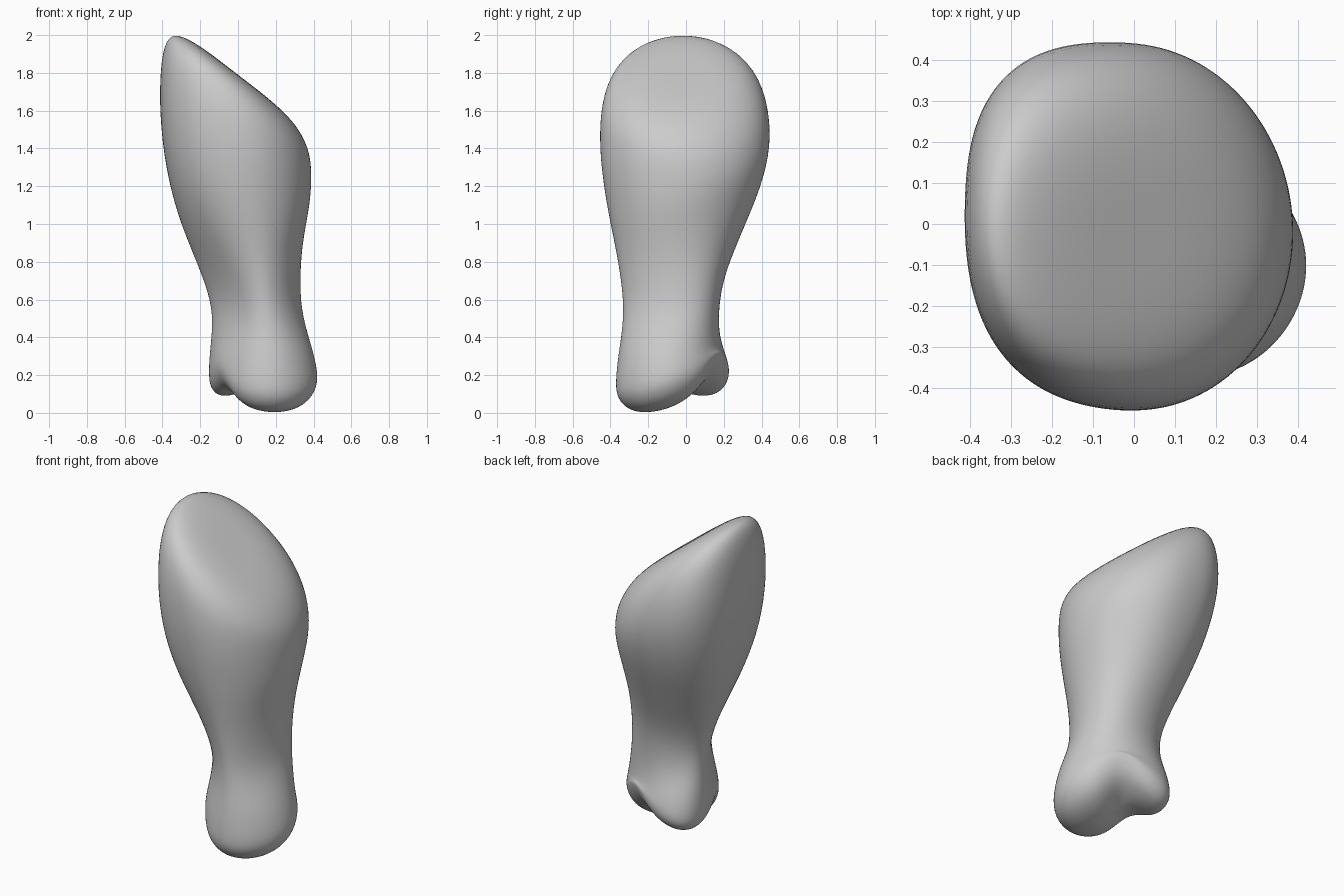
import bpy, bmesh, math

if "Cube" in bpy.data.objects:
    bpy.data.objects.remove(bpy.data.objects["Cube"])

SEG = 32

def outline(x0, x1, y0, y1, skew, pear, bulge=0, full=0):
    """Oval filling an x/y box, stretched along the front-right diagonal.
    bulge shifts the back-right/front-left sides, full squares the left corners."""
    pts = []
    for i in range(SEG):
        t = 2 * math.pi * i / SEG
        dx = (x1 - x0) / 2 * math.cos(t)
        dy = (y1 - y0) / 2 * math.sin(t - skew)
        if dx < 0:
            k = 1 + full * math.sin(2 * t) ** 2 * (1 if dy > 0 else 0.6)
            dx, dy = dx * k, dy * k
        u, v = (dx - dy) / math.sqrt(2), (dx + dy) / math.sqrt(2)
        v = v * (1 + pear * u) + bulge * math.sin(2 * t)
        pts.append(((x0 + x1) / 2 + (u + v) / math.sqrt(2),
                    (y0 + y1) / 2 + (v - u) / math.sqrt(2)))
    return pts

def sole(x, y):
    """Underside height: large front lobe, saddle, small back lobe."""
    u = (x - 0.13 - y - 0.07) / math.sqrt(2)
    v = (x - 0.13 + y + 0.07) / math.sqrt(2)
    z = 0.085 * math.exp(-((u + 0.09) / 0.11) ** 2) + 0.07 / (1 + math.exp((u + 0.1) / 0.04))
    return z + 1.2 * (v + 0.06) ** 2 + 1.5 * max(0, u - 0.15) ** 2

rings = []

# Underside and rim of the two-lobed foot: scale, height above the sole
foot = outline(-0.175, 0.412, -0.36, 0.255, 0.25, 0.6)
for f, h in ((0.12, 0), (0.35, 0), (0.6, 0), (0.8, 0.01), (0.94, 0.045), (1.0, 0.105)):
    ring = []
    for x, y in foot:
        px, py = 0.13 + (x - 0.13) * f, -0.07 + (y + 0.07) * f
        ring.append((px, py, sole(px, py) + h))
    rings.append(ring)

# Shaft and slanted head: z, x range, y range, diagonal stretch, pear, bulge, full, slope
for z, x0, x1, y0, y1, skew, pear, bulge, full, slope in (
        (0.32, -0.163, 0.388, -0.342, 0.222, 0.22, 0.5, 0.01, 0, 0),
        (0.43, -0.142, 0.355, -0.322, 0.187, 0.17, 0.4, 0.03, 0, 0),
        (0.56, -0.135, 0.323, -0.312, 0.182, 0.13, 0.3, 0.042, 0, 0),
        (0.70, -0.178, 0.32, -0.328, 0.203, 0.12, 0.2, 0.042, 0, 0),
        (0.85, -0.242, 0.332, -0.36, 0.257, 0.1, 0.1, 0.03, 0, 0),
        (1.02, -0.32, 0.36, -0.403, 0.325, 0.06, 0, 0.015, 0.04, -0.08),
        (1.20, -0.385, 0.382, -0.437, 0.40, 0.04, 0, 0, 0.09, -0.25),
        (1.40, -0.417, 0.392, -0.46, 0.452, 0.03, 0, 0, 0.11, -0.45),
        (1.58, -0.412, 0.388, -0.455, 0.435, 0.03, 0, 0, 0.09, -0.64),
        (1.69, -0.385, 0.368, -0.425, 0.38, 0.04, 0, 0, 0.05, -0.74),
        (1.765, -0.33, 0.305, -0.36, 0.29, 0.05, 0, 0, 0, -0.76),
        (1.79, -0.2, 0.18, -0.24, 0.16, 0.05, 0, 0, 0, -0.77),
        (1.79, -0.06, 0.06, -0.08, 0.04, 0, 0, 0, 0, -0.77)):
    rings.append([(x, y, z + slope * x)
                  for x, y in outline(x0, x1, y0, y1, skew, pear, bulge, full)])

# Skin the rings into one closed body
bm = bmesh.new()
loops = [[bm.verts.new(p) for p in ring] for ring in rings]
for a, b in zip(loops, loops[1:]):
    for i in range(SEG):
        j = (i + 1) % SEG
        bm.faces.new((a[i], a[j], b[j], b[i]))
bm.faces.new(loops[0][::-1])
bm.faces.new(loops[-1])
bmesh.ops.recalc_face_normals(bm, faces=bm.faces[:])
for face in bm.faces:
    face.smooth = True

mesh = bpy.data.meshes.new("bone")
bm.to_mesh(mesh)
bm.free()
bone = bpy.data.objects.new("bone", mesh)
bpy.context.collection.objects.link(bone)
sub = bone.modifiers.new("smooth", 'SUBSURF')
sub.levels = sub.render_levels = 2
